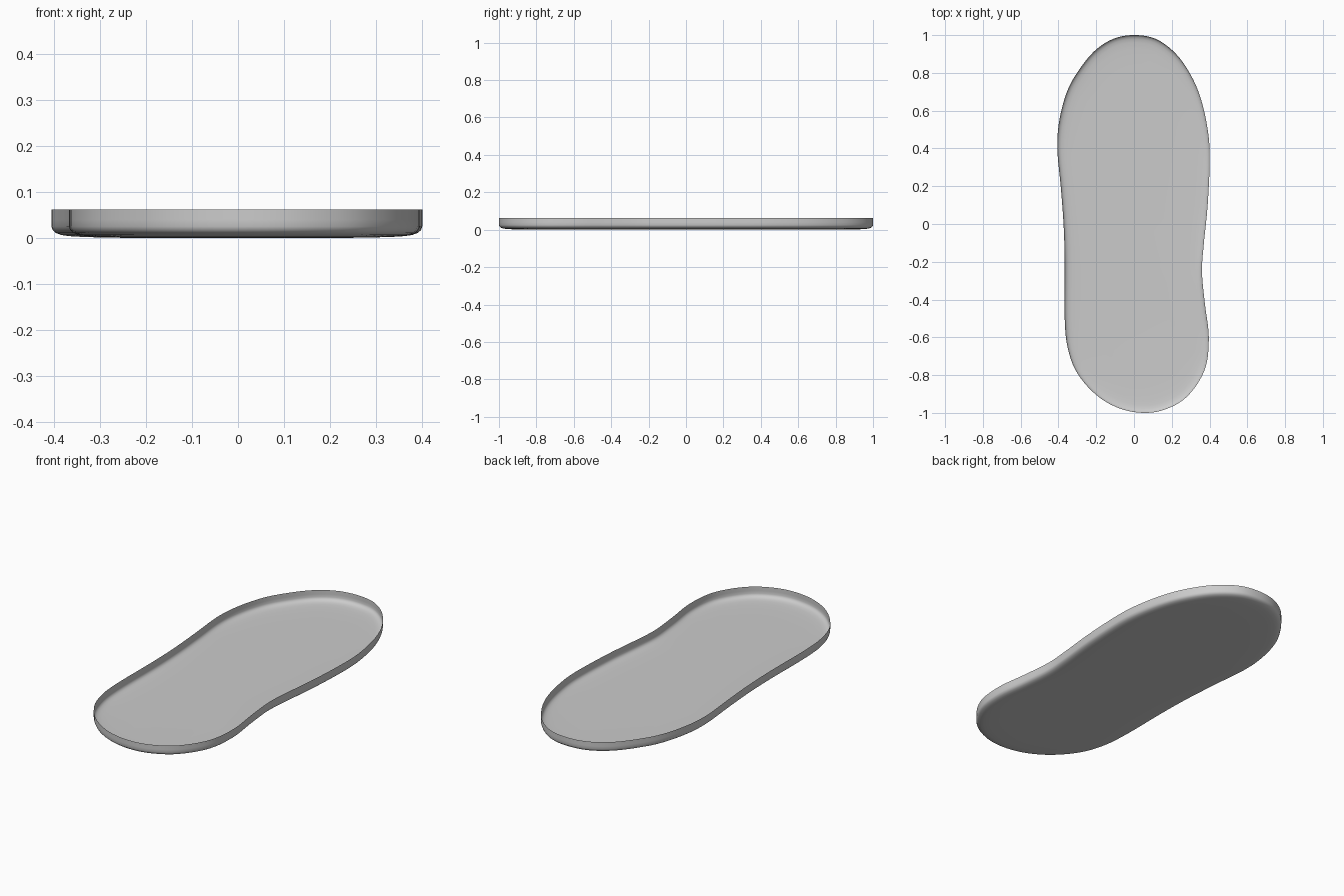
import bpy, bmesh
from mathutils import Vector

if "Cube" in bpy.data.objects:
    bpy.data.objects.remove(bpy.data.objects["Cube"])

# Outline of the sole, clockwise from the toe
OUTLINE = [(0, 1), (.115, .98), (.22, .903), (.30, .79), (.355, .66), (.39, .5), (.401, .35),
           (.39, .1), (.37, -.1), (.36, -.25), (.375, -.42), (.396, -.6), (.375, -.77),
           (.285, -.91), (.17, -.98), (.05, -1), (-.08, -.975), (-.2, -.905), (-.3, -.79), (-.35, -.66),
           (-.367, -.5), (-.367, -.2), (-.373, 0), (-.388, .2), (-.406, .4), (-.395, .55),
           (-.355, .7), (-.295, .81), (-.21, .915), (-.11, .98)]

# Wall cross-section: (inset from outline, height)
PROFILE = [(0, .062), (0, .04), (0, .025), (.003, .017), (.01, .011), (.022, .0065),
           (.04, .004), (.07, .0022), (.12, .001), (.19, 0)]


def smooth_loop(points, steps):
    """Closed Catmull-Rom curve through the points."""
    p = [Vector(q) for q in points]
    n, out = len(p), []
    for i in range(n):
        a, b, c, d = (p[(i + k) % n] for k in (-1, 0, 1, 2))
        for s in range(steps):
            t = s / steps
            out.append(.5 * (2 * b + (c - a) * t + (2 * a - 5 * b + 4 * c - d) * t * t
                             + (3 * b - a - 3 * c + d) * t ** 3))
    return out


loop = smooth_loop(OUTLINE, 5)
n = len(loop)
inward = []
for i in range(n):
    t = loop[(i + 3) % n] - loop[i - 3]
    inward.append(Vector((t.y, -t.x)).normalized())

# Open shallow tray: rim, wall, rounded lower edge and floor
bm = bmesh.new()
rings = [[bm.verts.new((p.x + v.x * d, p.y + v.y * d, z)) for p, v in zip(loop, inward)]
         for d, z in PROFILE]
for a, b in zip(rings, rings[1:]):
    for i in range(n):
        j = (i + 1) % n
        bm.faces.new((a[i], a[j], b[j], b[i]))
bm.faces.new(rings[-1])
for f in bm.faces:
    f.smooth = True
bm.normal_update()
mesh = bpy.data.meshes.new("sole_tray")
bm.to_mesh(mesh)
bm.free()
tray = bpy.data.objects.new("sole_tray", mesh)
bpy.context.collection.objects.link(tray)
